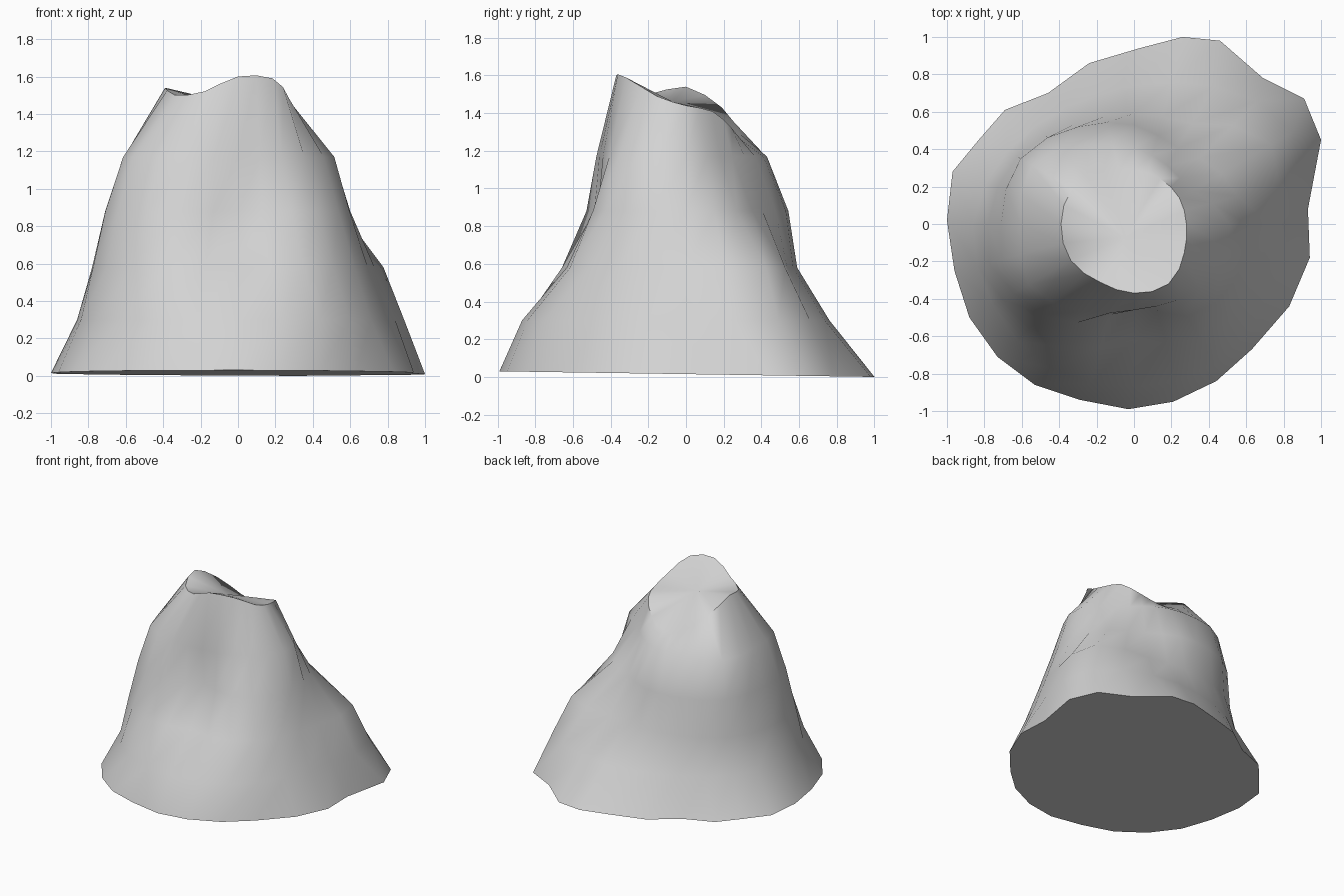
import bpy
import bmesh
from math import cos, sin, pi, radians

cube = bpy.data.objects.get("Cube")
if cube:
    bpy.data.objects.remove(cube, do_unlink=True)

COLUMNS = 24


def resample(values, count):
    """Spread a closed list of values over count columns with a smooth curve."""
    n = len(values)
    result = []
    for j in range(count):
        pos = j * n / count
        i = int(pos)
        t = pos - i
        a, b, c, d = (values[(i + k) % n] for k in (-1, 0, 1, 2))
        result.append(b + t / 2 * (c - a + t * (2 * a - 5 * b + 4 * c - d
                                                + t * (3 * (b - c) + d - a))))
    return result


def make_material(name, colour):
    mat = bpy.data.materials.new(name)
    mat.use_nodes = True
    mat.diffuse_color = colour
    shader = next(n for n in mat.node_tree.nodes if n.type == 'BSDF_PRINCIPLED')
    shader.inputs["Base Color"].default_value = colour
    return mat


def add_ring(bm, radii, heights):
    """One closed ring of vertices, counter-clockwise from +x."""
    ring = []
    for j, (radius, height) in enumerate(zip(radii, heights)):
        angle = 2 * pi * j / COLUMNS
        ring.append(bm.verts.new((radius * cos(angle), radius * sin(angle), height)))
    return ring


# Foot outline, counter-clockwise from +x
foot = [(.93, .08), (1, .45), (.91, .67), (.69, .78), (.46, .98), (.26, 1),
        (.03, .94), (-.24, .86), (-.46, .7), (-.69, .61), (-.83, .45), (-.97, .28),
        (-1, .02), (-.96, -.25), (-.88, -.5), (-.73, -.71), (-.53, -.86), (-.29, -.94),
        (-.03, -.99), (.21, -.95), (.44, -.84), (.63, -.67), (.83, -.44), (.94, -.18)]

# Flanks: height, then radius every 30 degrees
flanks = [
    (.3, [.84, .98, .85, .74, .72, .78, .86, .87, .89, .87, .87, .82]),
    (.58, [.73, .85, .62, .59, .62, .72, .78, .81, .76, .62, .71, .72]),
    (.88, [.6, .54, .47, .53, .6, .7, .71, .74, .61, .43, .57, .62]),
    (1.17, [.51, .36, .36, .41, .49, .63, .61, .65, .54, .46, .47, .53]),
]

# Rim: radius and height every 30 degrees
rim_radii = [.28, .28, .28, .29, .33, .38, .39, .39, .36, .37, .37, .31]
rim_heights = [1.44, 1.41, 1.32, 1.26, 1.29, 1.43, 1.54, 1.5, 1.52, 1.6, 1.59, 1.49]

bm = bmesh.new()

# The foot tilts very slightly toward the back
rings = [[bm.verts.new((x, y, .015 - .015 * y)) for x, y in foot]]
for height, radii in flanks:
    rings.append(add_ring(bm, resample(radii, COLUMNS), [height] * COLUMNS))
rings.append(add_ring(bm, resample(rim_radii, COLUMNS), resample(rim_heights, COLUMNS)))

# Walls between neighbouring rings
for low, high in zip(rings, rings[1:]):
    for j in range(COLUMNS):
        k = (j + 1) % COLUMNS
        bm.faces.new((low[j], low[k], high[k], high[j]))

# Flat underside and shallow dished summit
bm.faces.new(list(reversed(rings[0])))
summit = bm.verts.new((-.05, -.07, 1.46))
top = rings[-1]
for j in range(COLUMNS):
    bm.faces.new((top[j], top[(j + 1) % COLUMNS], summit))

bmesh.ops.recalc_face_normals(bm, faces=bm.faces)
mesh = bpy.data.meshes.new("rock_mound")
bm.to_mesh(mesh)
bm.free()

mound = bpy.data.objects.new("rock_mound", mesh)
bpy.context.collection.objects.link(mound)
mesh.materials.append(make_material("pale grey stone", (.65, .65, .65, 1)))

# Smooth flanks, sharp foot edge
bpy.ops.object.select_all(action='DESELECT')
mound.select_set(True)
bpy.context.view_layer.objects.active = mound
bpy.ops.object.shade_smooth_by_angle(angle=radians(50))
